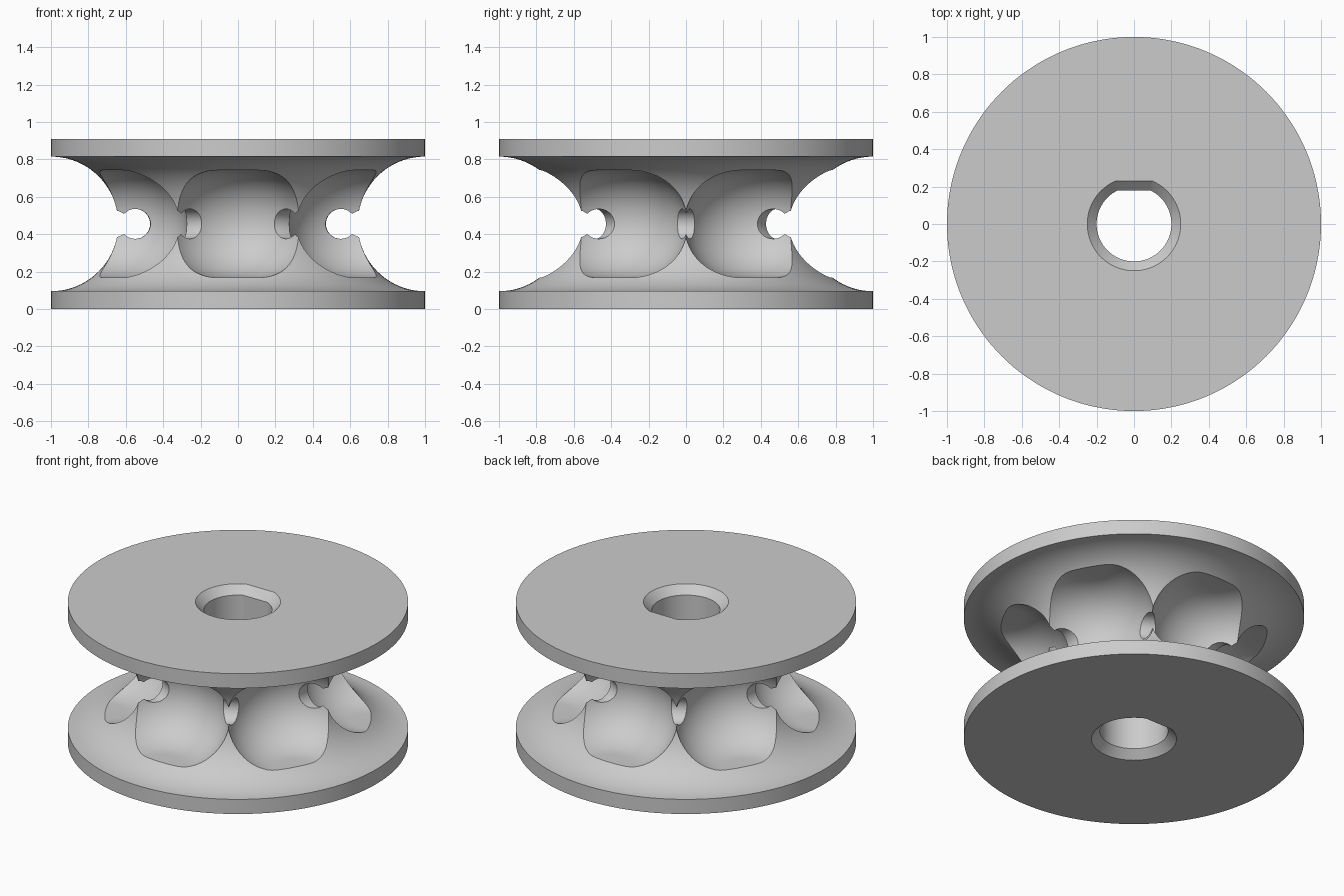
import bpy, bmesh
from math import sin, cos, pi, radians, sqrt, asin
from mathutils import Matrix, Vector

if "Cube" in bpy.data.objects:
    bpy.data.objects.remove(bpy.data.objects["Cube"])

HEIGHT, MID = 0.91, 0.455
GROOVE = 0.36                      # radius of the rim groove
POCKET_R, POCKET_FLAT, POCKET_EDGE = 0.774, 0.11, 0.287

grey = bpy.data.materials.new("light_grey")
grey.use_nodes = True
grey.diffuse_color = (0.6, 0.6, 0.6, 1)
grey.node_tree.nodes["Principled BSDF"].inputs["Base Color"].default_value = grey.diffuse_color


def finish(name, bm):
    bmesh.ops.remove_doubles(bm, verts=bm.verts, dist=1e-5)
    bmesh.ops.recalc_face_normals(bm, faces=bm.faces)
    mesh = bpy.data.meshes.new(name)
    bm.to_mesh(mesh)
    bm.free()
    mesh.materials.append(grey)
    obj = bpy.data.objects.new(name, mesh)
    bpy.context.collection.objects.link(obj)
    return obj


def lathe(name, profile, steps, closed=False, centre=(0, 0, 0)):
    bm = bmesh.new()
    verts = [bm.verts.new((r, 0, z)) for r, z in profile]
    pairs = list(zip(verts, verts[1:]))
    if closed:
        pairs.append((verts[-1], verts[0]))
    edges = [bm.edges.new(p) for p in pairs]
    bmesh.ops.spin(bm, geom=verts + edges, cent=(0, 0, 0), axis=(0, 0, 1),
                   angle=2 * pi, steps=steps)
    bmesh.ops.translate(bm, verts=bm.verts, vec=centre)
    return finish(name, bm)


def arc(cx, cz, radius, start, end, n):
    angles = [radians(start + (end - start) * i / n) for i in range(n + 1)]
    return [(cx + radius * cos(a), cz + radius * sin(a)) for a in angles]


def d_ring(bm, radius, flat, z, n=72):
    # circle with a flat on the +y side
    a = asin(flat / radius)
    angles = [pi - a + (pi + 2 * a) * i / n for i in range(n + 1)]
    return [bm.verts.new((radius * cos(t), radius * sin(t), z)) for t in angles]


def cut(body, cutter):
    mod = body.modifiers.new("cut", "BOOLEAN")
    mod.operation = "DIFFERENCE"
    mod.solver = "EXACT"
    mod.object = cutter
    bpy.context.view_layer.objects.active = body
    bpy.ops.object.modifier_apply(modifier=mod.name)
    bpy.data.objects.remove(cutter)


# Wheel body with round groove
profile = [(0, 0), (1, 0)] + arc(1, MID, GROOVE, 270, 90, 40) + [(1, HEIGHT), (0, HEIGHT)]
wheel = lathe("pocket_wheel", profile, 144)

# Six round-edged pockets
for i in range(6):
    a = radians(30 + 60 * i)
    shape = ([(0, -POCKET_EDGE)] + arc(POCKET_FLAT, 0, POCKET_EDGE, -90, 90, 32)
             + [(0, POCKET_EDGE)])
    cut(wheel, lathe("pocket_cutter", shape, 72, False,
                     (POCKET_R * cos(a), POCKET_R * sin(a), MID)))

# Ring channel through the ridges between pockets
cut(wheel, lathe("channel_cutter", arc(0.55, MID, 0.08, 0, 360, 32)[:-1], 120, True))

# Chamfered bore with a flat
bm = bmesh.new()
rings = [d_ring(bm, 0.20 + o, 0.18 + o, z) for o, z in
         ((0.06, -0.01), (0, 0.05), (0, HEIGHT - 0.05), (0.06, HEIGHT + 0.01))]
for low, high in zip(rings, rings[1:]):
    for k in range(len(low)):
        bm.faces.new((low[k - 1], low[k], high[k], high[k - 1]))
bm.faces.new(rings[0])
bm.faces.new(rings[-1])
cut(wheel, finish("bore_cutter", bm))

# Smooth curved faces, keep rims crisp
bpy.ops.object.select_all(action="DESELECT")
wheel.select_set(True)
bpy.context.view_layer.objects.active = wheel
bpy.ops.object.shade_smooth_by_angle(angle=radians(25))
